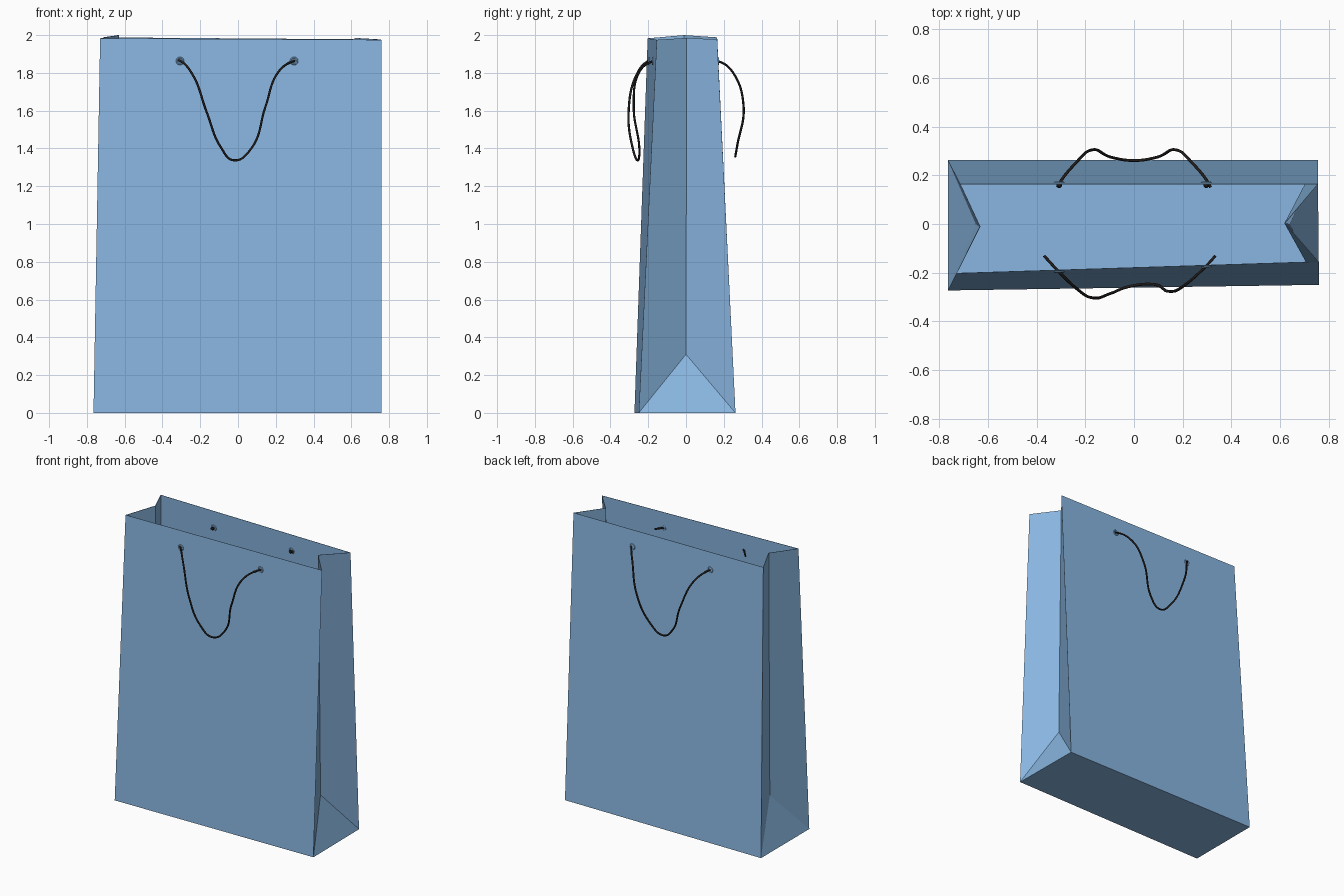
import bpy
import math

if "Cube" in bpy.data.objects:
    bpy.data.objects.remove(bpy.data.objects["Cube"])


def material(name, color):
    m = bpy.data.materials.new(name)
    m.diffuse_color = (*color, 1)
    m.use_nodes = True
    m.node_tree.nodes["Principled BSDF"].inputs["Base Color"].default_value = m.diffuse_color
    return m


BLUE = material("paper blue", (0.25, 0.47, 0.75))
BLACK = material("cord black", (0.015, 0.012, 0.011))


def add_object(name, data, mat):
    ob = bpy.data.objects.new(name, data)
    bpy.context.collection.objects.link(ob)
    data.materials.append(mat)
    return ob


# Paper bag: four panels, two folded gussets and a floor, slightly skewed
base = [(-0.765, -0.273, 0), (0.76, -0.25, 0), (0.755, 0.262, 0), (-0.765, 0.262, 0)]
rim = [(-0.73, -0.203, 1.983), (0.76, -0.155, 1.975), (0.757, 0.165, 1.977), (-0.715, 0.165, 1.988)]
apex = [(0.64, 0, 0.31), (-0.65, 0, 0.31)]
fold = [(0.622, 0.003, 1.985), (-0.635, -0.01, 2.0)]
verts = base + rim + apex + fold
faces = [(0, 3, 2, 1)]
for i, (a, b) in enumerate([(0, 1), (2, 3)]):            # front and back panels
    faces.append((a, b, b + 4, a + 4))
    n = (b + 1) % 4                                       # gusset beside each panel
    faces += [(b, n, 8 + i), (b, 8 + i, 10 + i, b + 4), (n, n + 4, 10 + i, 8 + i)]
mesh = bpy.data.meshes.new("bag_body")
mesh.from_pydata(verts, [], faces)
bag = add_object("bag_body", mesh, BLUE)
thick = bag.modifiers.new("paper thickness", 'SOLIDIFY')
thick.thickness = 0.004
thick.offset = -1


# Cord handles: a smooth tube through a few points
def cord(name, points):
    cu = bpy.data.curves.new(name, 'CURVE')
    cu.dimensions = '3D'
    cu.bevel_depth = 0.006
    cu.bevel_resolution = 2
    cu.resolution_u = 10
    cu.use_fill_caps = True
    sp = cu.splines.new('BEZIER')
    sp.bezier_points.add(len(points) - 1)
    for bp, p in zip(sp.bezier_points, points):
        bp.co = p
        bp.handle_left_type = bp.handle_right_type = 'AUTO'
    return add_object(name, cu, BLACK)


cord("front_handle", [
    (-0.37, -0.13, 1.862), (-0.31, -0.195, 1.865), (-0.24, -0.262, 1.79),
    (-0.165, -0.304, 1.59), (-0.09, -0.283, 1.405), (-0.02, -0.257, 1.337),
    (0.07, -0.247, 1.40), (0.145, -0.277, 1.62), (0.21, -0.25, 1.80),
    (0.295, -0.174, 1.862), (0.335, -0.13, 1.862)])
half = [(-0.315, 0.15, 1.862), (-0.305, 0.17, 1.862), (-0.24, 0.25, 1.80),
        (-0.17, 0.305, 1.62), (-0.085, 0.272, 1.42)]
cord("back_handle", half + [(0, 0.261, 1.358)] + [(-x, y, z) for x, y, z in reversed(half)])

# Eyelets around the cord holes, and knots inside the back panel
for side, y_left, y_right, tilt in [("front", -0.196, -0.176, -0.035), ("back", 0.170, 0.170, 0.048)]:
    for x, y in [(-0.307, y_left), (0.297, y_right)]:
        bpy.ops.mesh.primitive_torus_add(
            major_segments=20, minor_segments=6, major_radius=0.017, minor_radius=0.005,
            location=(x, y, 1.863), rotation=(math.pi / 2 + tilt, 0, 0))
        ring = bpy.context.object
        ring.name = side + "_eyelet"
        ring.data.materials.append(BLUE)
        bpy.ops.object.shade_smooth_by_angle()
        if side == "back":
            bpy.ops.mesh.primitive_uv_sphere_add(
                segments=10, ring_count=6, radius=0.011, location=(x, y - 0.012, 1.863))
            bpy.context.object.name = "cord_knot"
            bpy.context.object.data.materials.append(BLACK)
            bpy.ops.object.shade_smooth_by_angle()
